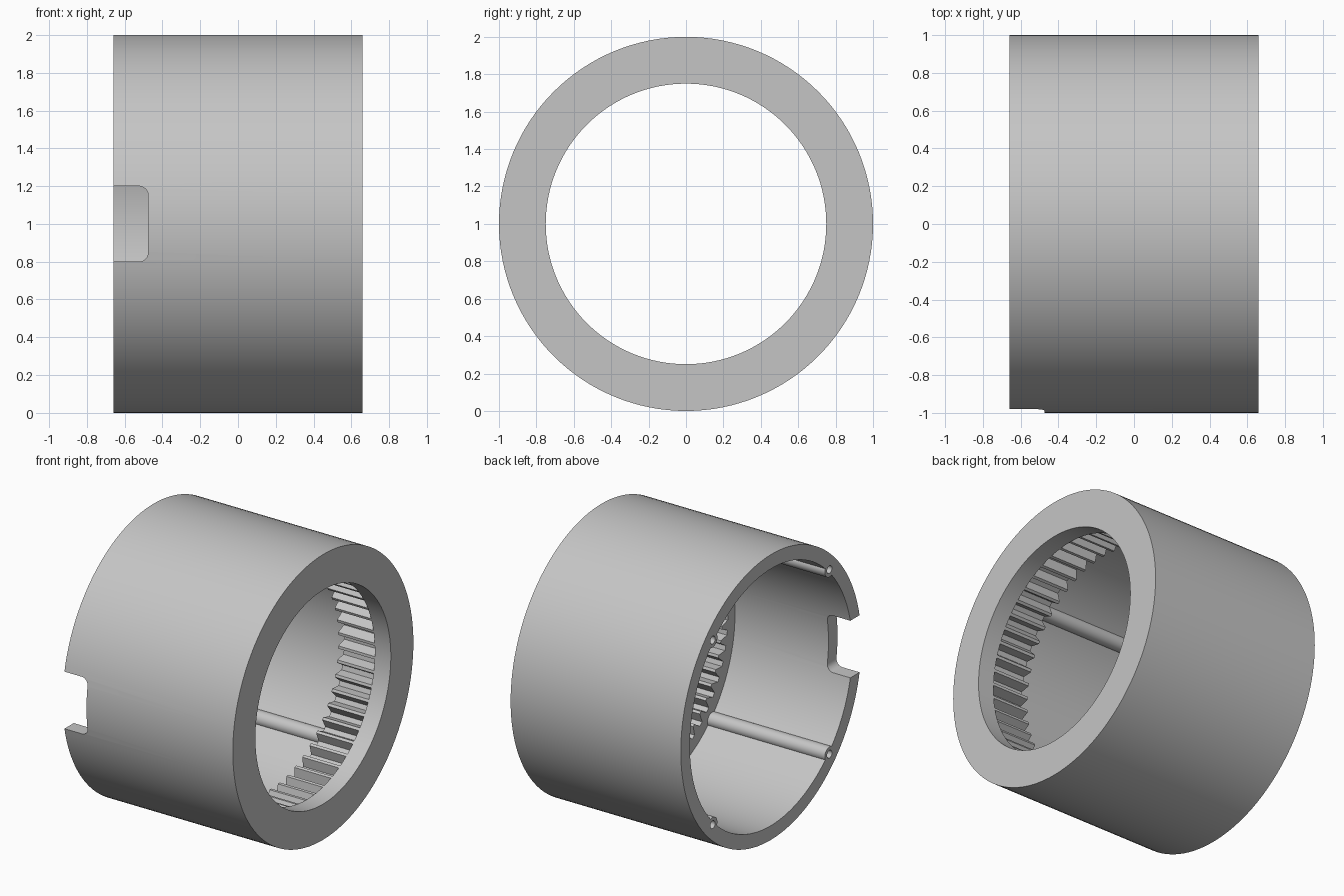
import bpy
import bmesh
from math import cos, sin, pi, radians
from mathutils import Matrix

HALF = 0.66          # half length along x
OUTER = 1.0
CAVITY = 0.9
BORE = 0.75
PLATE_X = 0.536      # back of the end plate
GEAR_X = 0.25        # open face of the ring gear
TEETH = 50
SEGS = 128

cube = bpy.data.objects.get("Cube")
if cube:
    bpy.data.objects.remove(cube, do_unlink=True)

grey = bpy.data.materials.new("light_grey")
grey.use_nodes = True
colour = (0.56, 0.56, 0.56, 1)
grey.diffuse_color = colour
grey.node_tree.nodes["Principled BSDF"].inputs["Base Color"].default_value = colour


def finish(name, bm):
    bmesh.ops.recalc_face_normals(bm, faces=bm.faces)
    mesh = bpy.data.meshes.new(name)
    bm.to_mesh(mesh)
    bm.free()
    mesh.materials.append(grey)
    ob = bpy.data.objects.new(name, mesh)
    bpy.context.collection.objects.link(ob)
    return ob


def skin(name, rings):
    """Join a closed loop of equal rings into a solid of revolution."""
    bm = bmesh.new()
    loops = [[bm.verts.new(p) for p in ring] for ring in rings]
    n = len(loops[0])
    for k, a in enumerate(loops):
        b = loops[(k + 1) % len(loops)]
        for i in range(n):
            j = (i + 1) % n
            bm.faces.new((a[i], a[j], b[j], b[i]))
    return finish(name, bm)


def circle(x, r, n=SEGS):
    return [(x, r * cos(2 * pi * i / n), 1 + r * sin(2 * pi * i / n)) for i in range(n)]


def rod(name, x0, x1, r, y, z):
    bm = bmesh.new()
    place = Matrix.Translation(((x0 + x1) / 2, y, z)) @ Matrix.Rotation(pi / 2, 4, 'Y')
    bmesh.ops.create_cone(bm, cap_ends=True, segments=32, radius1=r, radius2=r,
                          depth=x1 - x0, matrix=place)
    return finish(name, bm)


def combine(target, tool, operation):
    mod = target.modifiers.new(operation.lower(), 'BOOLEAN')
    mod.operation = operation
    mod.solver = 'EXACT'
    mod.object = tool
    bpy.context.view_layer.objects.active = target
    bpy.ops.object.modifier_apply(modifier=mod.name)
    bpy.data.objects.remove(tool, do_unlink=True)


# Housing: thin tube with a bored plate on its left end
housing = skin("housing", [circle(x, r) for x, r in (
    (-HALF, OUTER), (HALF, OUTER), (HALF, BORE),
    (PLATE_X, BORE), (PLATE_X, CAVITY), (-HALF, CAVITY))])

# Rounded notch in the front wall
bm = bmesh.new()
bmesh.ops.create_cube(bm, size=1, matrix=Matrix.Translation((-0.675, -0.95, 1.0))
                      @ Matrix.Diagonal((0.4, 0.4, 0.4, 1)))
corners = [e for e in bm.edges
           if all(v.co.x > -0.6 for v in e.verts)
           and abs(e.verts[0].co.y - e.verts[1].co.y) > 0.1]
bmesh.ops.bevel(bm, geom=corners, offset=0.05, segments=6, profile=0.5, affect='EDGES')
combine(housing, finish("notch_cutter", bm), 'DIFFERENCE')

# Four screw posts with holes
spots = [(0.915 * cos(radians(a)), 1 + 0.915 * sin(radians(a))) for a in (45, 135, 225, 315)]
for y, z in spots:
    combine(housing, rod("screw_post", -HALF, GEAR_X + 0.05, 0.052, y, z), 'UNION')
for y, z in spots:
    combine(housing, rod("screw_hole", -HALF - 0.1, -HALF + 0.35, 0.027, y, z), 'DIFFERENCE')

# Internal ring gear: each tooth is root, root, tip, tip
ROOT, TIP = 0.82, 0.755
tooth = ((-0.16, ROOT), (0.16, ROOT), (0.40, TIP), (0.60, TIP))
angles = [((k + f) * 2 * pi / TEETH, r) for k in range(TEETH) for f, r in tooth]


def gear_ring(x, fixed=None):
    return [(x, (fixed or r) * cos(a), 1 + (fixed or r) * sin(a)) for a, r in angles]


rim = CAVITY + 0.01
ring_gear = skin("ring_gear", [gear_ring(GEAR_X, rim), gear_ring(PLATE_X + 0.001, rim),
                               gear_ring(PLATE_X + 0.001), gear_ring(GEAR_X)])

# Smooth round walls, keep edges crisp
for ob in (housing, ring_gear):
    bpy.ops.object.select_all(action='DESELECT')
    ob.select_set(True)
    bpy.context.view_layer.objects.active = ob
    bpy.ops.object.shade_smooth_by_angle(angle=radians(25))
